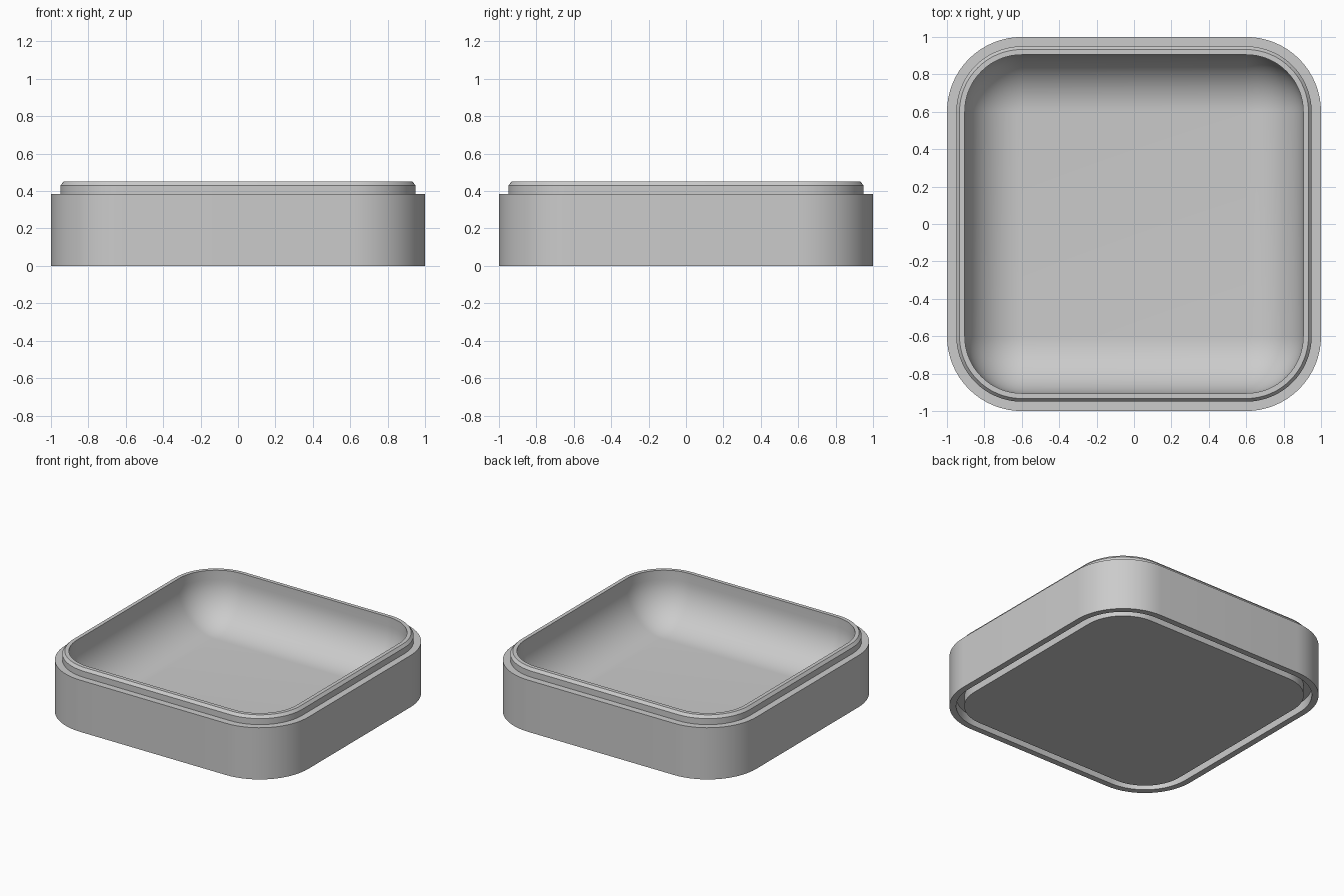
import bpy, bmesh
from math import sin, cos, pi, radians

cube = bpy.data.objects.get("Cube")
if cube:
    bpy.data.objects.remove(cube)

CORNER = 0.6        # centre of every rounded corner
STEPS = 16          # segments per corner
FILLET = 0.305      # radius of the bowl's curved floor edge
FILLET_TOP = 0.38

grey = bpy.data.materials.new("plain_grey")
grey.use_nodes = True
colour = (0.6, 0.6, 0.6, 1)
grey.diffuse_color = colour
grey.node_tree.nodes["Principled BSDF"].inputs["Base Color"].default_value = colour


def ring(bm, half, z):
    """Rounded square loop whose corners share fixed centres."""
    r = half - CORNER
    verts = []
    for k, (sx, sy) in enumerate([(1, 1), (-1, 1), (-1, -1), (1, -1)]):
        for i in range(STEPS + 1):
            a = (k + i / STEPS) * pi / 2
            verts.append(bm.verts.new((sx * CORNER + r * cos(a), sy * CORNER + r * sin(a), z)))
    return verts


# Section from the base panel, through the stacking groove, up the wall and lip
profile = [(0.90, 0), (0.90, 0.07), (0.955, 0.07), (0.955, 0), (1.0, 0),
           (1.0, 0.385), (0.95, 0.385), (0.95, 0.43), (0.933, 0.45), (0.905, 0.45)]
# Bowl interior: straight wall, then a quarter-round down to the floor
for i in range(STEPS + 1):
    a = i / STEPS * pi / 2
    profile.append((CORNER + FILLET * cos(a), FILLET_TOP - FILLET * sin(a)))

bm = bmesh.new()
rings = [ring(bm, h, z) for h, z in profile]
for lower, upper in zip(rings, rings[1:]):
    n = len(lower)
    for i in range(n):
        j = (i + 1) % n
        bm.faces.new((lower[i], lower[j], upper[j], upper[i]))
bm.faces.new(list(reversed(rings[0])))    # base panel
bm.faces.new(rings[-1])                   # bowl floor
bmesh.ops.remove_doubles(bm, verts=bm.verts, dist=1e-5)
bmesh.ops.recalc_face_normals(bm, faces=bm.faces)

mesh = bpy.data.meshes.new("stacking_tray")
bm.to_mesh(mesh)
bm.free()
mesh.materials.append(grey)
tray = bpy.data.objects.new("stacking_tray", mesh)
bpy.context.collection.objects.link(tray)

bpy.ops.object.select_all(action='DESELECT')
tray.select_set(True)
bpy.context.view_layer.objects.active = tray
bpy.ops.object.shade_smooth_by_angle(angle=radians(30))
